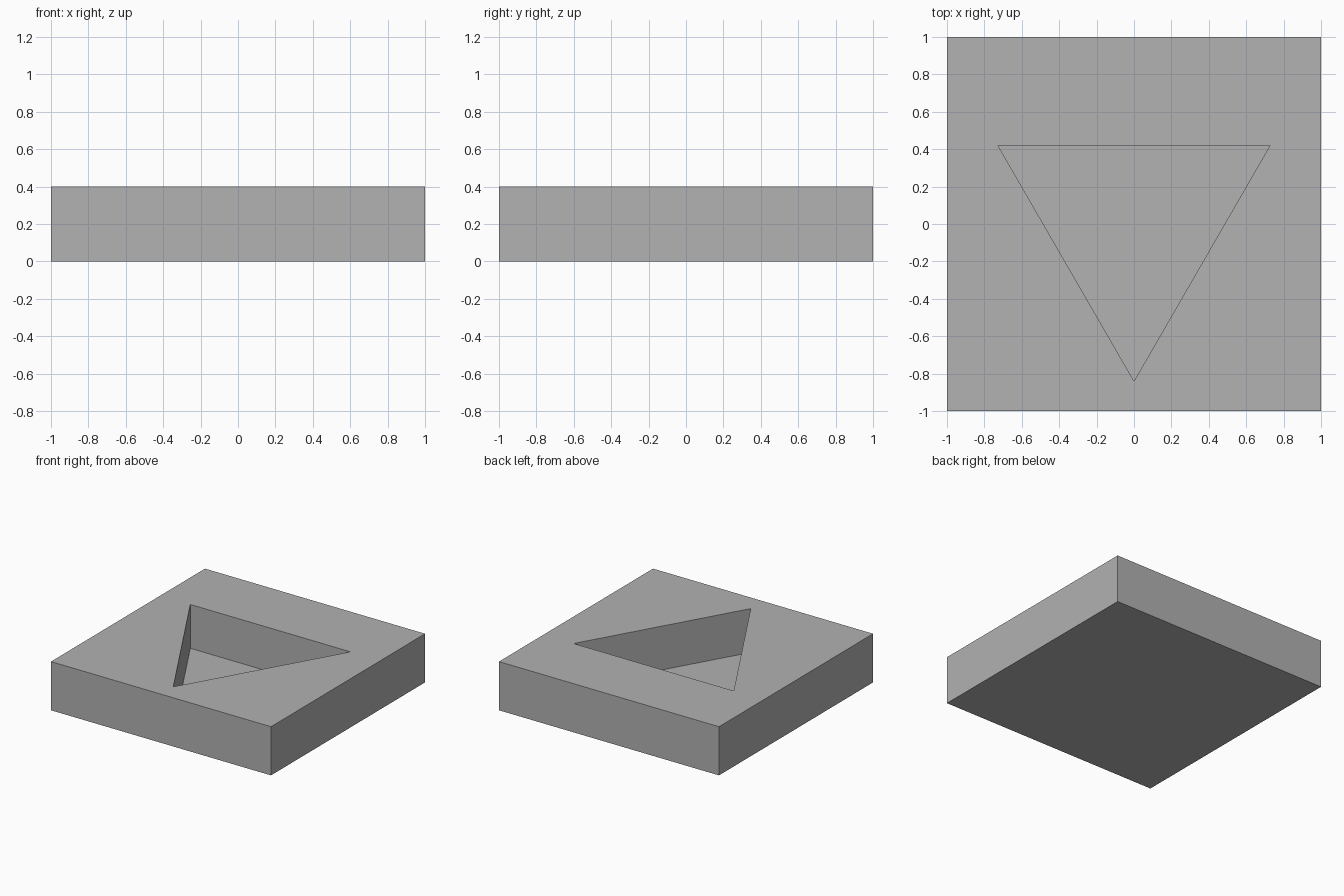
import bpy
import bmesh
from math import cos, sin, radians

HEIGHT = 0.4
FLOOR = 0.04
RADIUS = 0.84

old = bpy.data.objects.get("Cube")
if old:
    bpy.data.objects.remove(old, do_unlink=True)

grey = bpy.data.materials.new("plain grey")
grey.use_nodes = True
colour = (0.445, 0.445, 0.445, 1)
grey.diffuse_color = colour
grey.node_tree.nodes["Principled BSDF"].inputs["Base Color"].default_value = colour


def prism(name, outline, bottom, top):
    """Extrude a flat outline upward into a closed solid."""
    bm = bmesh.new()
    base = bm.faces.new([bm.verts.new((x, y, bottom)) for x, y in outline])
    ext = bmesh.ops.extrude_face_region(bm, geom=[base], use_keep_orig=True)
    rising = [v for v in ext["geom"] if isinstance(v, bmesh.types.BMVert)]
    bmesh.ops.translate(bm, verts=rising, vec=(0, 0, top - bottom))
    bmesh.ops.recalc_face_normals(bm, faces=bm.faces)
    mesh = bpy.data.meshes.new(name)
    bm.to_mesh(mesh)
    bm.free()
    mesh.materials.append(grey)
    obj = bpy.data.objects.new(name, mesh)
    bpy.context.collection.objects.link(obj)
    return obj


# Square block
block = prism("block", [(-1, -1), (1, -1), (1, 1), (-1, 1)], 0, HEIGHT)

# Triangular pocket pointing to the front, cut from above
corners = [(RADIUS * cos(radians(a)), RADIUS * sin(radians(a))) for a in (-90, 30, 150)]
cutter = prism("pocket_cutter", corners, FLOOR, HEIGHT + 0.2)
cutter.hide_render = True

cut = block.modifiers.new("pocket", "BOOLEAN")
cut.operation = "DIFFERENCE"
cut.solver = "EXACT"
cut.object = cutter

# Bake the cut and drop the cutter
bpy.context.view_layer.objects.active = block
block.select_set(True)
bpy.ops.object.modifier_apply(modifier=cut.name)
bpy.data.objects.remove(cutter, do_unlink=True)
